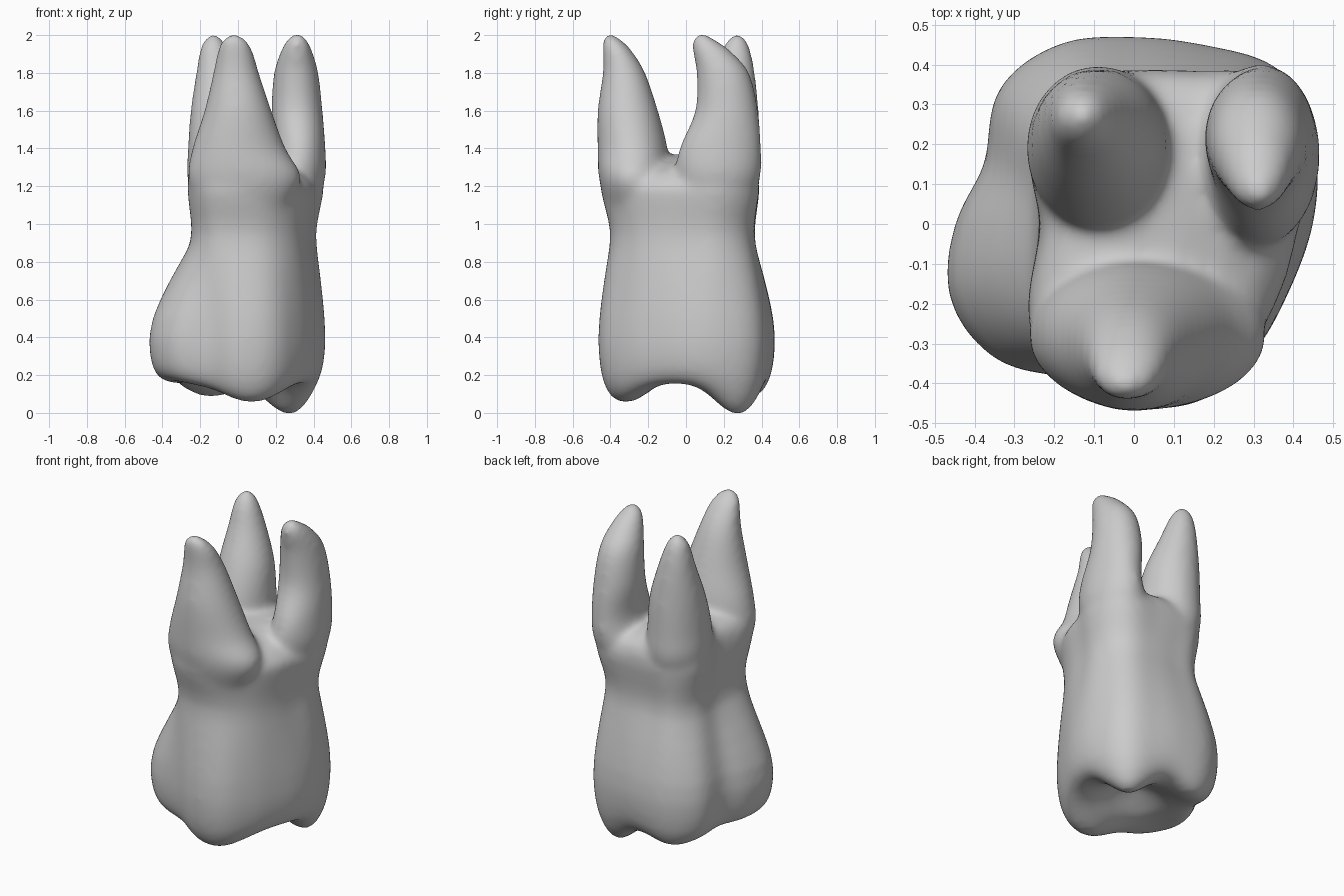
import bpy, bmesh, math

if "Cube" in bpy.data.objects:
    bpy.data.objects.remove(bpy.data.objects["Cube"])

N = 64  # points around every ring


def cubic(a, b, c, d, u):
    return b + 0.5 * u * (c - a + u * (2*a - 5*b + 4*c - d + u * (3*(b - c) + d - a)))


def spline(vals, t):
    """Smooth periodic interpolation of radii, t in 0..1."""
    n = len(vals)
    i = int(t * n)
    return cubic(*(vals[(i + k) % n] for k in (-1, 0, 1, 2)), t * n - i)


def refine(rows, steps=5):
    """Add smooth in-between rows to a list of tuples."""
    out, last = [], len(rows) - 1
    for i in range(last):
        q = [rows[min(max(i + k, 0), last)] for k in (-1, 0, 1, 2)]
        out += [[cubic(*v, s / steps) for v in zip(*q)] for s in range(steps)]
    return out + [rows[-1]]


def loft(bm, rings):
    """Skin a stack of rings and close both ends."""
    rows = [[bm.verts.new(p) for p in r] for r in rings]
    for r0, r1 in zip(rows, rows[1:]):
        for i in range(N):
            j = (i + 1) % N
            bm.faces.new((r0[i], r0[j], r1[j], r1[i]))
    bm.faces.new(rows[0][::-1])
    bm.faces.new(rows[-1])


# Radii every 22.5 degrees, starting at +x
crown = [.45, .495, .535, .485, .47, .49, .48, .405, .45, .50, .485, .42, .46, .475, .44, .425]
neck = [.39, .445, .455, .39, .36, .375, .33, .26, .24, .265, .33, .39, .40, .41, .40, .385]
trunk = [.42, .495, .515, .42, .39, .40, .37, .28, .235, .275, .375, .445, .455, .45, .425, .41]

# Chewing surface: cusps (x, y, depth, width) around a shallow pit
cusps = [(-.36, -.17, -.015, .12), (.07, -.31, .105, .2),
         (.27, .27, .172, .16), (-.15, .35, .075, .17), (.03, 0, -.11, .17)]


def chew(x, y):
    return .155 - sum(d * math.exp(-((x-cx)**2 + (y-cy)**2) / (w*w)) for cx, cy, d, w in cusps)


def ring(a, b, w, z, s=1.0, tilt=0.0):
    pts = []
    for i in range(N):
        t = i / N
        r = s * (spline(a, t) * (1 - w) + spline(b, t) * w)
        x, y = r * math.cos(math.tau*t), r * math.sin(math.tau*t)
        pts.append((x, y, z - tilt * max(0, x - .3*y)))
    return pts


bm = bmesh.new()

# Crown, neck and trunk
body = []
for s, w in [(.02, 1), (.2, 1), (.4, 1), (.6, 1), (.74, 1), (.83, .97),
             (.9, .88), (.955, .7), (.985, .45), (.998, .2)]:
    body.append([(x, y, .4 + (chew(x, y) - .4) * w) for x, y, _ in ring(crown, crown, 0, 0, s)])
for w, z in [(0, .4), (.08, .5), (.26, .6), (.48, .7), (.73, .8), (.93, .88), (1, .95)]:
    body.append(ring(crown, neck, w, z))
for w, z, s in [(.2, 1.02, 1), (.6, 1.1, 1), (.9, 1.17, 1), (1, 1.23, .985),
                (1, 1.28, .94), (1, 1.32, .83), (1, 1.35, .6), (1, 1.365, .3), (1, 1.365, .03)]:
    body.append(ring(neck, trunk, w, z, s, .13 * max(0, min(1, (z - 1.17) / .1))))
loft(bm, body)

# Roots: (z, centre x, centre y, radius x, radius y)
roots = [
    [(.9, .03, -.2, .18, .15), (1.1, .03, -.265, .25, .16), (1.25, .035, -.28, .3, .182),
     (1.4, .005, -.283, .247, .185), (1.6, 0, -.308, .178, .16), (1.8, -.01, -.328, .122, .113),
     (1.92, -.015, -.365, .093, .077), (1.975, -.02, -.393, .064, .05), (2.007, -.02, -.40, .02, .015)],
    [(.9, .24, .15, .13, .14), (1.1, .28, .17, .14, .17), (1.25, .305, .17, .158, .225),
     (1.4, .325, .182, .138, .217), (1.6, .312, .215, .136, .167), (1.8, .308, .195, .118, .14),
     (1.92, .31, .133, .083, .1), (1.975, .312, .095, .055, .06), (2.01, .315, .08, .02, .02)],
    [(.9, -.04, .17, .13, .14), (1.1, -.07, .18, .155, .17), (1.25, -.088, .19, .18, .205),
     (1.4, -.09, .193, .175, .2), (1.6, -.095, .22, .156, .165), (1.8, -.115, .255, .107, .11),
     (1.92, -.127, .265, .075, .077), (1.975, -.13, .27, .05, .05), (2.005, -.13, .27, .02, .02)],
]
for root in roots:
    loft(bm, [[(cx + rx * math.cos(math.tau*i/N), cy + ry * math.sin(math.tau*i/N), z)
               for i in range(N)] for z, cx, cy, rx, ry in refine(root)])

bmesh.ops.recalc_face_normals(bm, faces=bm.faces)
mesh = bpy.data.meshes.new("molar_tooth")
bm.to_mesh(mesh)
bm.free()
tooth = bpy.data.objects.new("molar_tooth", mesh)
bpy.context.collection.objects.link(tooth)

# Fuse the parts into one skin and soften the joins
fuse = tooth.modifiers.new("fuse", 'REMESH')
fuse.mode = 'VOXEL'
fuse.voxel_size = .016
fuse.use_smooth_shade = True
soften = tooth.modifiers.new("soften", 'SMOOTH')
soften.factor = .5
soften.iterations = 26
for p in mesh.polygons:
    p.use_smooth = True
